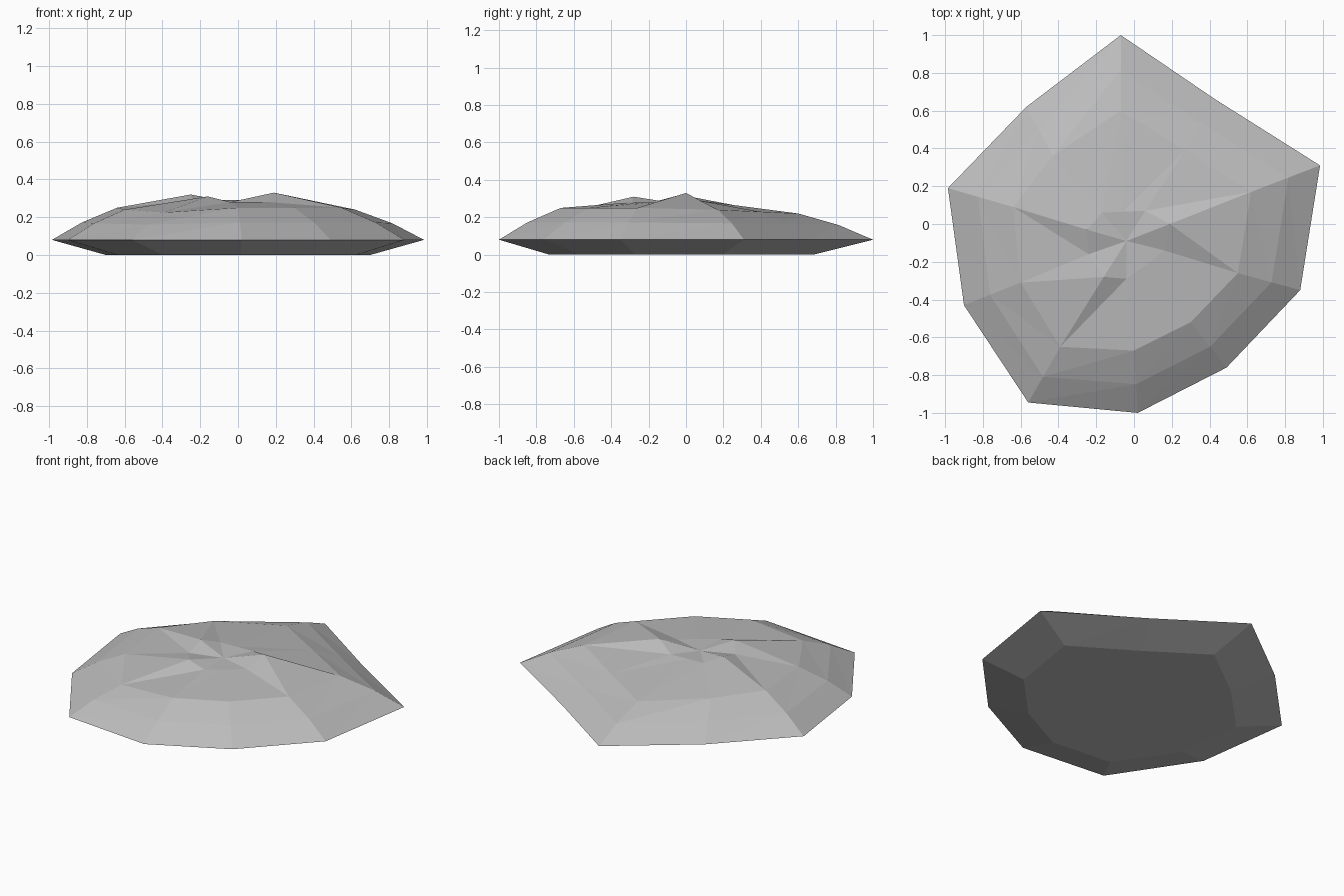
import bpy, bmesh

if "Cube" in bpy.data.objects:
    bpy.data.objects.remove(bpy.data.objects["Cube"])

# Ten-sided outlines (x, y), counter-clockwise
OUTER = [(.985, .31), (.43, .66), (-.07, 1.0), (-.57, .62), (-.985, .19),
         (-.90, -.43), (-.56, -.945), (.02, -1.0), (.49, -.76), (.88, -.35)]
UPPER = [(.62, .17, .24), (.27, .39, .23), (-.07, .60, .22), (-.43, .36, .245), (-.64, .09, .25),
         (-.60, -.31, .24), (-.39, -.65, .225), (0, -.67, .25), (.30, -.52, .25), (.55, -.26, .25)]
CREST = [(.19, 0, .33), (.06, .07, .29), (-.06, .065, .29), (-.17, .06, .29), (-.25, -.03, .32),
         (-.24, -.16, .285), (-.16, -.28, .31), (-.04, -.29, .28), (.06, -.22, .28), (.16, -.14, .28)]

# Rings from the base up to the broken crest
base = [(x * .71, y * .705 - .025, 0) for x, y in OUTER]
rim = [(x, y, .08) for x, y in OUTER]
shoulder = [tuple(a * .54 + b * .46 for a, b in zip(r, u)) for r, u in zip(rim, UPPER)]
shoulder = [(x, y, z + .014) for x, y, z in shoulder]

bm = bmesh.new()
rings = [[bm.verts.new(p) for p in ring] for ring in (base, rim, shoulder, UPPER, CREST)]
n = len(OUTER)

# Faceted sides, all split along the same diagonal
for low, high in zip(rings, rings[1:]):
    for i in range(n):
        j = (i + 1) % n
        bm.faces.new((low[i], low[j], high[j]))
        bm.faces.new((low[i], high[j], high[i]))

# Flat underside and sunken top, closed around a low centre
bm.faces.new(rings[0][::-1])
centre = bm.verts.new((-.04, -.09, .28))
for i in range(n):
    bm.faces.new((rings[-1][i], rings[-1][(i + 1) % n], centre))
bmesh.ops.recalc_face_normals(bm, faces=bm.faces)

mesh = bpy.data.meshes.new("flat_rock")
bm.to_mesh(mesh)
bm.free()
rock = bpy.data.objects.new("flat_rock", mesh)
bpy.context.collection.objects.link(rock)

# Stone colour
stone = bpy.data.materials.new("stone grey")
stone.diffuse_color = (.5, .5, .5, 1)
stone.use_nodes = True
stone.node_tree.nodes["Principled BSDF"].inputs["Base Color"].default_value = stone.diffuse_color
mesh.materials.append(stone)
